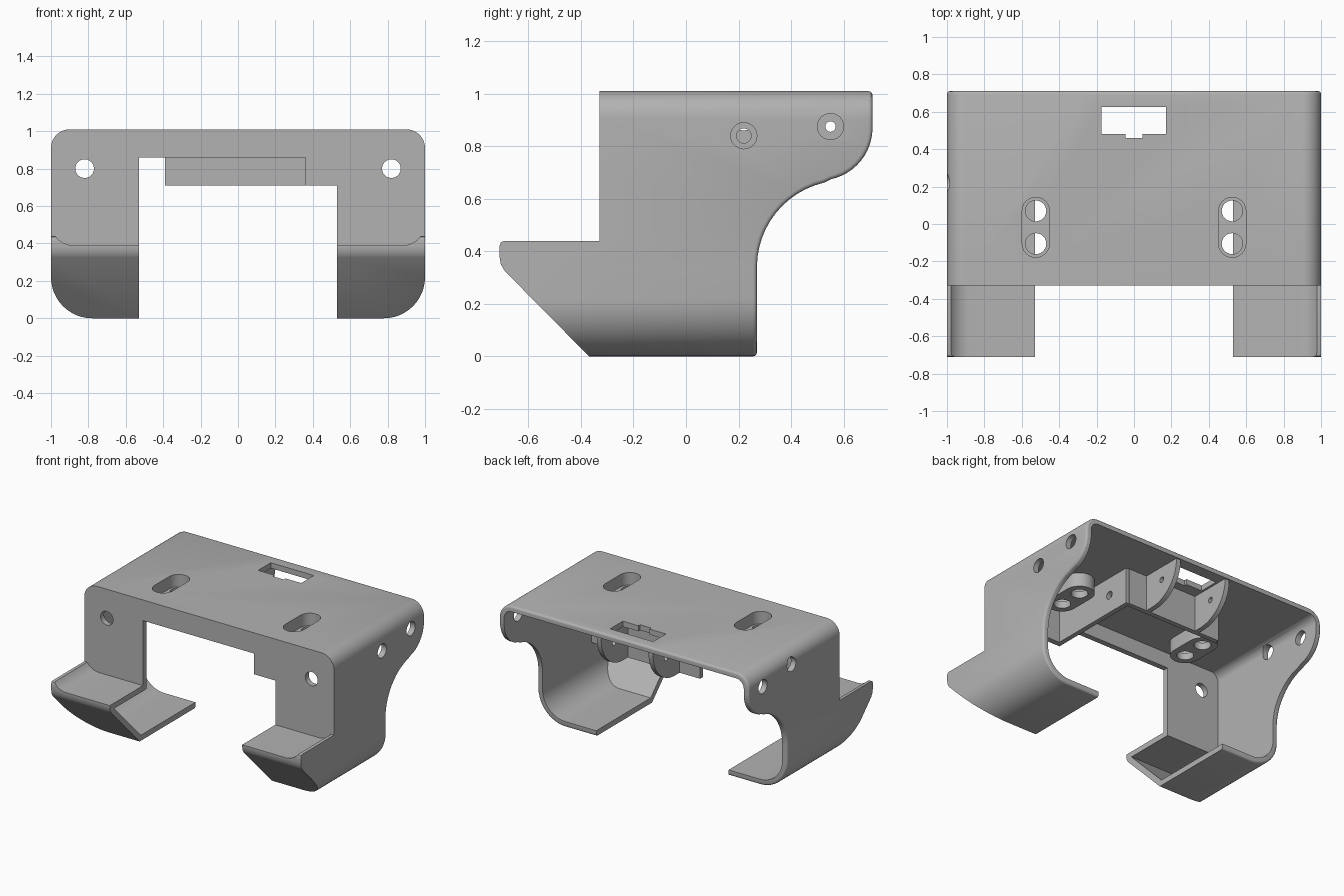
import bpy, bmesh, math
from mathutils import Vector

cube = bpy.data.objects.get("Cube")
if cube:
    bpy.data.objects.remove(cube)

grey = bpy.data.materials.new("plain grey")
grey.use_nodes = True
colour = (0.45, 0.45, 0.45, 1)
grey.diffuse_color = colour
grey.node_tree.nodes["Principled BSDF"].inputs["Base Color"].default_value = colour


def arc(cx, cy, r, start, end, n=12):
    """Points along an arc, angles in degrees."""
    angles = [math.radians(start + (end - start) * i / n) for i in range(n + 1)]
    return [(cx + r * math.cos(a), cy + r * math.sin(a)) for a in angles]


def prism(name, points, axis, lo, hi):
    """Extrude a closed outline along one axis, from lo to hi."""
    place = {"x": lambda a, b, t: (t, a, b),
             "y": lambda a, b, t: (a, t, b),
             "z": lambda a, b, t: (a, b, t)}[axis]
    bm = bmesh.new()
    face = bm.faces.new([bm.verts.new(place(a, b, lo)) for a, b in points])
    made = bmesh.ops.extrude_face_region(bm, geom=[face])["geom"]
    shift = Vector(place(0, 0, hi - lo))
    bmesh.ops.translate(bm, vec=shift, verts=[v for v in made if isinstance(v, bmesh.types.BMVert)])
    bmesh.ops.recalc_face_normals(bm, faces=bm.faces)
    mesh = bpy.data.meshes.new(name)
    bm.to_mesh(mesh)
    bm.free()
    mesh.materials.append(grey)
    obj = bpy.data.objects.new(name, mesh)
    bpy.context.collection.objects.link(obj)
    return obj


def box(name, x0, x1, y0, y1, z0, z1):
    return prism(name, [(x0, y0), (x1, y0), (x1, y1), (x0, y1)], "z", z0, z1)


def disc(a, b, r, axis, lo, hi):
    return prism("hole_cutter", arc(a, b, r, 0, 345, 23), axis, lo, hi)


def stadium(name, x, r, z0, z1):
    outline = arc(x, 0.07, r, 0, 180) + arc(x, -0.105, r, 180, 360)
    return prism(name, outline, "z", z0, z1)


def combine(target, tool, operation="DIFFERENCE"):
    """Apply a boolean and remove the tool."""
    mod = target.modifiers.new("cut", "BOOLEAN")
    mod.operation, mod.object, mod.solver = operation, tool, "EXACT"
    bpy.context.view_layer.update()
    graph = bpy.context.evaluated_depsgraph_get()
    mesh = bpy.data.meshes.new_from_object(target.evaluated_get(graph))
    target.modifiers.clear()
    target.data = mesh
    bpy.data.objects.remove(tool)


def section(inset):
    """Rounded front outline of the housing, drawn in by the wall thickness."""
    w, lo, hi = 1 - inset, inset, 1.01 - inset
    top, low = 0.1 - inset, 0.22 - inset
    return (arc(w - top, hi - top, top, 0, 90) + arc(top - w, hi - top, top, 90, 180)
            + arc(low - w, lo + low, low, 180, 270) + arc(w - low, lo + low, low, 270, 360))


# Housing: front outline crossed with the side outline
wall = 0.04
side = ([(-0.33, 1.1), (0.71, 1.1)] + arc(0.51, 0.87, 0.2, 0, -78)
        + arc(0.60, 0.34, 0.33, 103, 180)
        + [(0.27, -0.1), (-0.27, -0.1), (-0.69, 0.325), (-0.705, 0.35), (-0.71, 0.38),
           (-0.71, 0.42), (-0.705, 0.435), (-0.69, 0.44), (-0.33, 0.44)])
housing = prism("housing", section(0), "y", -0.8, 0.71)
combine(housing, prism("side_tool", side, "x", -1.2, 1.2), "INTERSECT")

# Soft rear rim
bm = bmesh.new()
bm.from_mesh(housing.data)
bmesh.ops.remove_doubles(bm, verts=bm.verts, dist=0.0005)
rim = [e for e in bm.edges if len(e.link_faces) == 2
       and e.calc_face_angle() > 0.9 and min(v.co.y for v in e.verts) > 0.2]
bmesh.ops.bevel(bm, geom=rim, offset=0.015, segments=3, profile=0.5, affect="EDGES")
bm.to_mesh(housing.data)
bm.free()

# Lowered toe tops that sweep up to the outer walls
sweep = arc(0.88, 0.51, 0.12, 270, 325, 6)
toe_top = [(-x, z) for x, z in reversed(sweep)] + sweep + [(1.1, 0.5), (1.1, 0.7), (-1.1, 0.7), (-1.1, 0.5)]
combine(housing, prism("toe_tool", toe_top, "y", -0.9, -0.33))

# Hollow inside, open at the rear
hollow = prism("hollow_tool", section(wall), "y", -0.8, 1)
hollow_side = [(-0.29, 1.2), (-0.29, 0.35), (-0.658, 0.35), (-0.313, 0), (1.1, 0), (1.1, 1.2)]
combine(hollow, prism("hollow_side", hollow_side, "x", -1.2, 1.2), "INTERSECT")
combine(housing, hollow)

# Central opening with its stepped upper edge
combine(housing, box("opening", -0.53, 0.53, -1, 0.9, -0.2, 0.71))
combine(housing, box("opening_step", -0.53, 0.36, -1, -0.2, 0.6, 0.86))

# Slotted screw bosses, front holes and side holes
for s in (-1, 1):
    x = 0.525 * s
    combine(housing, stadium("boss", x, 0.1, 0.87, 0.99), "UNION")
    combine(housing, stadium("recess", x, 0.073, 0.92, 1.1))
    for y in (0.07, -0.105):
        combine(housing, disc(x, y, 0.056, "z", 0.8, 1.1))
    combine(housing, disc(0.82 * s, 0.8, 0.05, "y", -0.5, -0.2))
    for y, z in ((0.22, 0.875 - 0.035 * s), (0.55, 0.875)):
        combine(housing, disc(y, z, 0.05, "x", 0.9 * s, 1.1 * s))

# Notched window in the top
combine(housing, box("window", -0.175, 0.17, 0.48, 0.625, 0.9, 1.1))
combine(housing, box("window_notch", -0.045, 0.045, 0.46, 0.5, 0.9, 1.1))

# Inner rail and cross wall
rail = box("inner_rail", 0.36, 0.395, -0.31, 0.39, 0.71, 0.98)
combine(rail, disc(0.22, 0.84, 0.028, "x", 0.3, 0.5))
cross_wall = box("cross_wall", -0.39, 0.37, 0.36, 0.395, 0.71, 0.98)

# Rounded hinge tabs on both sides of the window
tab_outline = [(0.38, 0.98), (0.38, 0.71), (0.45, 0.71)] + arc(0.45, 0.96, 0.25, -80, 0) + [(0.7, 0.98)]
tabs = []
for name, x in (("right_tab", -0.225), ("left_tab", 0.19)):
    tab = prism(name, tab_outline, "x", x, x + 0.035)
    combine(tab, disc(0.55, 0.875, 0.02, "x", x - 0.1, x + 0.1))
    tabs.append(tab)

# Smooth shading with crisp edges
bpy.ops.object.select_all(action="DESELECT")
for obj in [housing, rail, cross_wall] + tabs:
    obj.select_set(True)
bpy.context.view_layer.objects.active = housing
bpy.ops.object.shade_smooth_by_angle(angle=math.radians(35))
